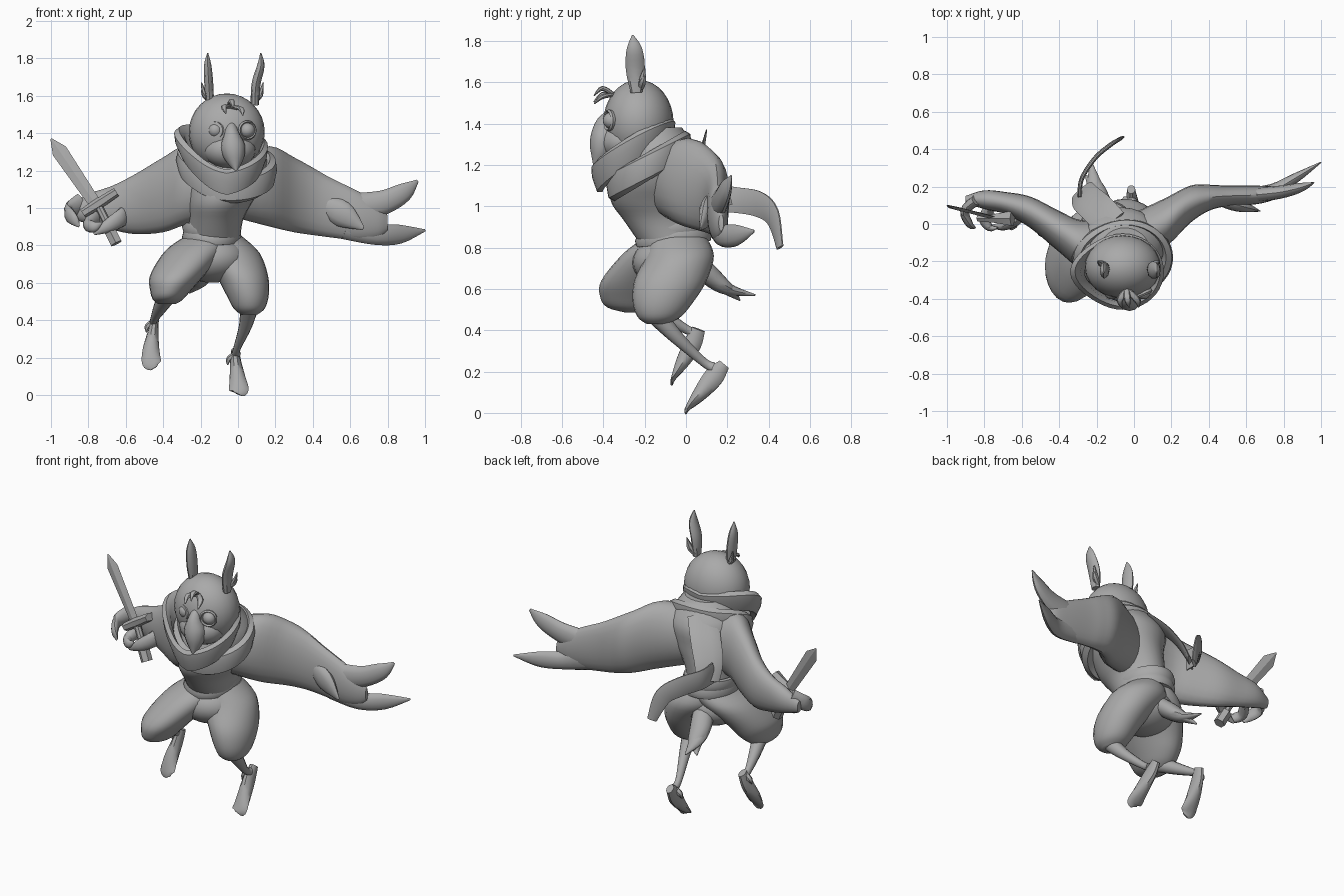
import bpy, bmesh, math
from mathutils import Vector

grey = bpy.data.materials.new("plain_grey")
grey.diffuse_color = (0.4, 0.4, 0.4, 1)
X, Y, Z = Vector((1, 0, 0)), Vector((0, 1, 0)), Vector((0, 0, 1))


def finish(name, bm, angle=40):
    bmesh.ops.recalc_face_normals(bm, faces=bm.faces)
    me = bpy.data.meshes.new(name)
    bm.to_mesh(me)
    bm.free()
    me.materials.append(grey)
    ob = bpy.data.objects.new(name, me)
    bpy.context.collection.objects.link(ob)
    bpy.ops.object.select_all(action='DESELECT')
    ob.select_set(True)
    bpy.context.view_layer.objects.active = ob
    bpy.ops.object.shade_smooth_by_angle(angle=math.radians(angle))
    return ob


def spline(rows, steps):
    """Catmull-Rom through rows of numbers."""
    out = []
    for i in range(len(rows) - 1):
        p0, p1, p2 = rows[max(i - 1, 0)], rows[i], rows[i + 1]
        p3 = rows[min(i + 2, len(rows) - 1)]
        for k in range(steps):
            t = k / steps
            out.append([0.5 * (2 * b + (c - a) * t + (2 * a - 5 * b + 4 * c - d) * t * t
                               + (3 * b - a - 3 * c + d) * t ** 3)
                        for a, b, c, d in zip(p0, p1, p2, p3)])
    return out + [list(rows[-1])]


def loft(name, rows, up=Z, normal=None, sides=16, steps=4, angle=40):
    """Skin elliptical rings; each row is x, y, z, side radius, up radius."""
    bm = bmesh.new()
    rows = spline(rows, steps)
    pts = [Vector(r[:3]) for r in rows]
    rings = []
    for i, r in enumerate(rows):
        t = normal or (pts[min(i + 1, len(pts) - 1)] - pts[max(i - 1, 0)]).normalized()
        s = t.cross(up).normalized()
        v = s.cross(t)
        a, b = max(r[3], 0.003), max(r[4], 0.003)
        rings.append([bm.verts.new(pts[i] + s * a * math.cos(w) + v * b * math.sin(w))
                      for w in (2 * math.pi * k / sides for k in range(sides))])
    for p, q in zip(rings, rings[1:]):
        for k in range(sides):
            j = (k + 1) % sides
            bm.faces.new((p[k], p[j], q[j], q[k]))
    bm.faces.new(rings[0])
    bm.faces.new(rings[-1])
    return finish(name, bm, angle)


def ball(name, c, r):
    bm = bmesh.new()
    bmesh.ops.create_uvsphere(bm, u_segments=24, v_segments=16, radius=1)
    for v in bm.verts:
        v.co = Vector((v.co.x * r[0] + c[0], v.co.y * r[1] + c[1], v.co.z * r[2] + c[2]))
    return finish(name, bm)


def band(name, c, rx, ry, profile, tilt=0.0, peak=0.0, dip=0.0, seg=40):
    """Closed profile (radius factor, height) swept round a tilted ellipse."""
    bm = bmesh.new()
    rings = []
    for i in range(seg):
        w = 2 * math.pi * i / seg
        co, si = math.cos(w), math.sin(w)
        lift = peak * max(0, -co) ** 3
        rings.append([bm.verts.new((c[0] + (rx + lift * 0.8) * r * co, c[1] + ry * r * si,
                                    c[2] + h + tilt * si + lift + dip * abs(co)))
                      for r, h in profile])
    n = len(profile)
    for i in range(seg):
        p, q = rings[i], rings[(i + 1) % seg]
        for k in range(n):
            bm.faces.new((p[k], p[(k + 1) % n], q[(k + 1) % n], q[k]))
    return finish(name, bm)


# Torso and belt
loft("torso", [(-.13, -.06, .80, .14, .15), (-.12, -.11, .93, .145, .19), (-.10, -.14, 1.02, .17, .222),
               (-.07, -.14, 1.12, .20, .225), (-.06, -.12, 1.25, .22, .20), (-.05, -.16, 1.38, .14, .14)],
     up=Y, normal=Z, sides=28)
for i, z in enumerate((.845, .90)):
    band(f"belt_{i}", (-.14, -.06, z), .152, .178,
         [(.85, -.03), (1, -.028), (1.05, 0), (1, .028), (.85, .03)], tilt=.015)

# Head with jaw, eyes, beak and brow tuft
ball("head", (-.06, -.23, 1.405), (.203, .17, .207))
ball("jaw", (-.045, -.30, 1.31), (.14, .12, .10))
for side, x in (("left", -.12), ("right", .05)):
    ball(f"{side}_eye", (x, -.362, 1.415), (.04, .04, .04))
    ob = band(f"{side}_eye_rim", (0, 0, 0), .046, .046, [(.85, 0), (1, .01), (1.15, 0), (1, -.03)], seg=24)
    ob.rotation_euler = (math.pi / 2, 0, math.copysign(.4, x + .035))
    ob.location = (x, -.374, 1.415)
loft("beak", [(-.036, -.35, 1.46, .02, .02), (-.034, -.385, 1.40, .04, .05), (-.028, -.40, 1.33, .065, .062),
              (-.018, -.415, 1.26, .05, .05), (-.01, -.44, 1.195, .006, .01)], up=Y, sides=12)
for i, (x, z) in enumerate(((-.075, 1.53), (-.035, 1.56), (.015, 1.52))):
    loft(f"brow_tuft_{i}", [(-.04, -.35, 1.54, .015, .01), (x, -.405, z + .01, .018, .012),
                            (x + .01, -.445, z - .025, .003, .003)], sides=8)

# Ears with small side feathers
for side, bx, tx, s in (("left", -.15, -.162, -1), ("right", .09, .122, 1)):
    loft(f"{side}_ear", [(bx, -.24, 1.55, .022, .028), (bx + s * .006, -.245, 1.66, .024, .046),
                         (tx, -.25, 1.76, .02, .038), (tx, -.258, 1.828, .003, .004)], up=Y, sides=8)
    for k in range(2):
        loft(f"{side}_ear_feather_{k}", [(bx, -.22, 1.57, .012, .014),
                                         (bx + s * .03, -.21, 1.60 + .015 * k, .012, .018),
                                         (bx + s * .045, -.20, 1.63 + .04 * k, .003, .003)], up=Y, sides=6)

# Scarf: upper collar, lower cowl and the flying end
band("upper_collar", (-.06, -.255, 1.30), .20, .185,
     [(.8, -.12), (.88, -.02), (1, .015), (1.1, -.005), (1.08, -.05), (.95, -.12)],
     tilt=.11, peak=.07, dip=.035)
band("lower_cowl", (-.04, -.18, 1.215), .235, .195,
     [(.7, -.04), (.9, .05), (1.03, .035), (1.06, -.01), (1, -.075), (.85, -.09)], tilt=.10, peak=.05)
loft("scarf_strap", [(-.12, 0, 1.31, .09, .012), (-.20, .085, 1.21, .09, .012), (-.26, .14, 1.10, .085, .012),
                     (-.28, .18, 1.00, .07, .012)], up=Vector((-.65, .7, .3)), sides=10)
loft("scarf_end", [(-.29, .14, 1.04, .012, .07), (-.28, .24, 1.03, .012, .065), (-.21, .35, 1.01, .012, .065),
                   (-.13, .42, .95, .012, .055), (-.075, .455, .80, .01, .03)], up=Z, sides=10, steps=5)

# Wing arms
loft("right_wing", [(-.02, -.08, 1.12, .13, .17), (.17, .01, 1.115, .13, .215), (.3, .105, 1.07, .10, .20),
                    (.4, .14, 1.035, .07, .18), (.5, .15, 1.00, .055, .158), (.65, .155, .955, .05, .13),
                    (.75, .165, .93, .035, .09), (.80, .17, .92, .012, .04)],
     normal=X, sides=20)
loft("left_wing", [(-.1, -.12, 1.12, .14, .17), (-.28, -.11, 1.12, .13, .21), (-.4, -.04, 1.07, .11, .20),
                   (-.55, .06, 1.02, .085, .16), (-.68, .11, 1.00, .06, .115), (-.8, .13, .995, .05, .08),
                   (-.9, .13, .98, .02, .035)],
     normal=X, sides=20)

# Wing tip feathers and grasping fingers
feathers = {
    "upper_wing_feather": [(.64, .155, 1.0, .04, .08), (.78, .17, 1.03, .035, .065),
                           (.89, .195, 1.085, .025, .05), (.96, .22, 1.145, .003, .008)],
    "lower_wing_feather": [(.58, .15, .91, .04, .08), (.74, .18, .86, .035, .058),
                           (.87, .25, .86, .025, .05), (1.0, .33, .88, .003, .006)],
    "wing_thumb": [(.45, .13, 1.02, .03, .05), (.56, .10, .965, .035, .07), (.67, .07, .89, .004, .01)],
    "outer_finger": [(-.84, .13, 1.03, .03, .05), (-.905, .07, .98, .025, .045),
                     (-.88, .0, .94, .02, .035), (-.85, -.02, .90, .004, .006)],
    "middle_finger": [(-.76, .10, .95, .03, .05), (-.80, .03, .91, .03, .035),
                      (-.77, -.02, .90, .02, .03), (-.73, -.02, .92, .004, .006)],
    "inner_finger": [(-.62, .10, .97, .03, .06), (-.62, .03, .95, .03, .05),
                     (-.70, -.01, .90, .025, .035), (-.77, -.01, .86, .004, .006)],
}
for name, rows in feathers.items():
    loft(name, rows, sides=12)

# Sword
across = Vector((.82, 0, .57))
loft("sword_blade", [(-.755, .035, 1.01, .01, .032), (-.955, .085, 1.305, .009, .042),
                     (-1.0, .10, 1.37, .003, .004)],
     up=across, sides=4, steps=1, angle=20)
loft("sword_guard", [(-.83, .03, .97, .025, .02), (-.75, .03, 1.02, .03, .025), (-.65, .03, 1.085, .025, .045)],
     up=Y, sides=6, steps=1, angle=20)
loft("sword_handle", [(-.75, .035, 1.02, .022, .022), (-.675, .01, .87, .022, .022)],
     up=across, sides=8, steps=1)
loft("sword_pommel", [(-.69, .015, .89, .035, .035), (-.65, .0, .81, .035, .035)],
     up=across, sides=6, steps=1, angle=20)

# Baggy trousers, gathered under the knee
loft("right_trouser", [(-.10, -.04, .85, .12, .14), (-.05, -.03, .76, .165, .165), (.02, -.075, .64, .14, .175),
                       (.05, -.11, .54, .115, .148), (.06, -.13, .465, .085, .105), (.06, -.14, .43, .045, .05)],
     up=Y, normal=Z, sides=24)
loft("left_trouser", [(-.16, -.05, .85, .12, .15), (-.23, -.11, .77, .16, .195), (-.325, -.21, .64, .145, .20),
                      (-.36, -.24, .56, .11, .175), (-.375, -.25, .51, .08, .13), (-.38, -.23, .485, .045, .06)],
     up=Y, normal=Z, sides=24)
ball("seat_of_trousers", (-.14, -.08, .73), (.19, .18, .13))

# Shins and feet
loft("right_shin", [(.06, -.14, .47, .05, .05), (.04, -.05, .37, .035, .035), (-.005, .08, .25, .02, .022),
                    (-.01, .13, .22, .025, .025)], up=Y, sides=12)
loft("left_shin", [(-.38, -.22, .53, .05, .05), (-.42, -.10, .46, .035, .035), (-.45, .01, .40, .02, .022),
                   (-.45, .05, .38, .025, .025)], up=Y, sides=12)
loft("right_foot", [(-.015, .185, .235, .022, .03), (-.012, .135, .175, .03, .05), (-.003, .07, .095, .042, .037),
                    (.005, .01, .025, .052, .014), (.0, -.002, .004, .025, .006)], up=Y, sides=10)
loft("left_foot", [(-.445, .06, .405, .022, .035), (-.455, .03, .33, .03, .045), (-.465, -.02, .24, .045, .033),
                   (-.462, -.06, .17, .05, .012), (-.45, -.07, .142, .02, .006)], up=Y, sides=10)
for side, x, y, z in (("right", -.02, .13, .21), ("left", -.455, .04, .385)):
    loft(f"{side}_spur", [(x, y, z, .02, .02), (x - .03, y, z - .02, .015, .018),
                          (x - .035, y - .01, z - .05, .003, .003)], up=Y, sides=6)

# Forked tail
for i, (tx, ty, tz) in enumerate(((-.23, .335, .57), (-.26, .26, .545))):
    loft(f"tail_feather_{i}", [(-.15, .03, .74, .06, .05), (-.19, .12, .66, .065, .05),
                               (-.21, .20, .60, .045, .03), (tx, ty, tz, .004, .004)], sides=12)
